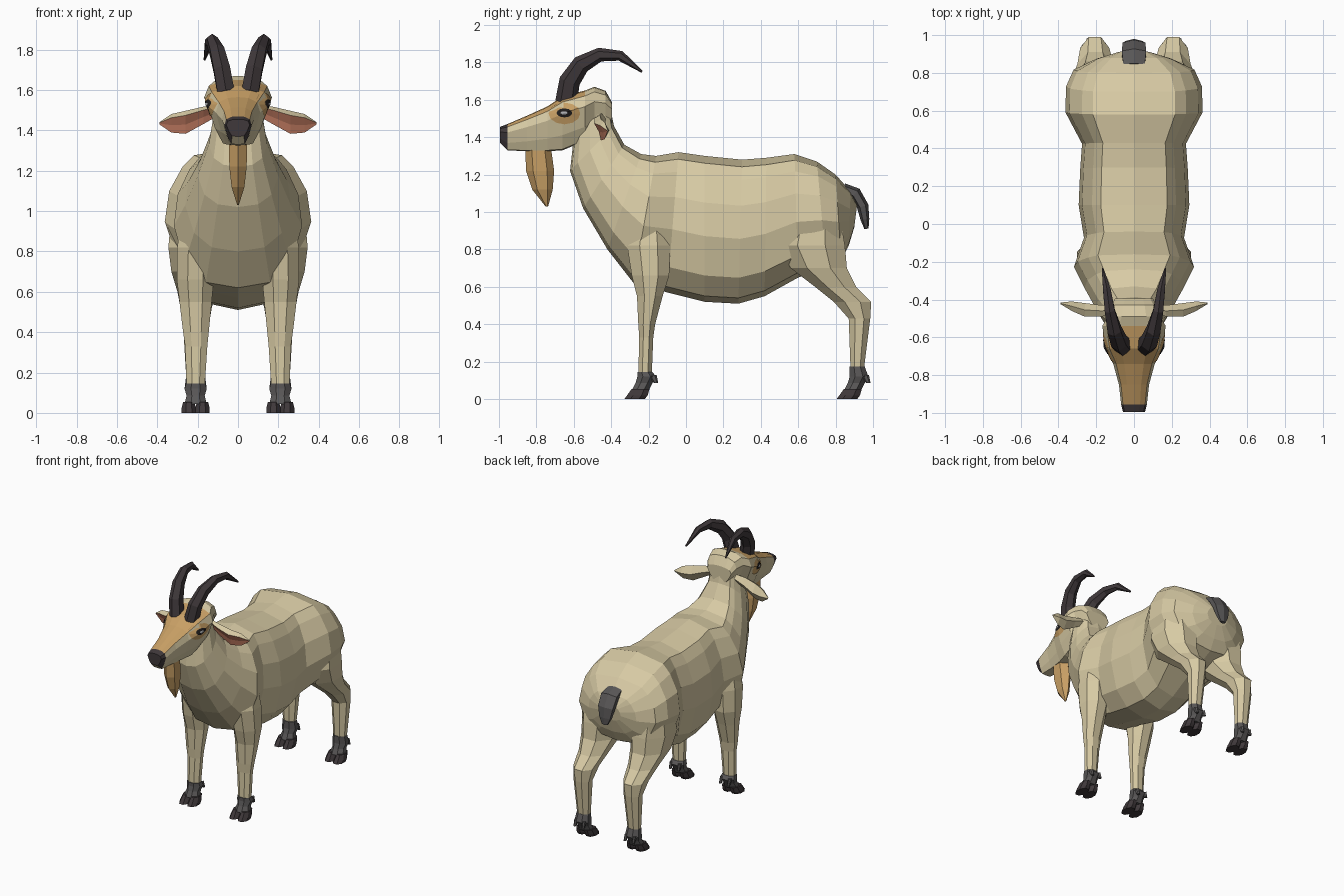
import bpy, bmesh, math
from mathutils import Vector
from mathutils.bvhtree import BVHTree

if "Cube" in bpy.data.objects:
    bpy.data.objects.remove(bpy.data.objects["Cube"])


def material(name, rgb):
    m = bpy.data.materials.new(name)
    m.use_nodes = True
    m.diffuse_color = (*rgb, 1)
    m.node_tree.nodes["Principled BSDF"].inputs["Base Color"].default_value = (*rgb, 1)
    return m


CREAM = material("cream coat", (.68, .59, .37))
TAN = material("tan coat", (.58, .35, .13))
GREY = material("grey fur", (.10, .095, .095))
HORN = material("dark horn", (.05, .04, .043))
PINK = material("inner ear pink", (.54, .20, .12))
BLACK = material("eye black", (.015, .013, .013))
WHITE = material("eye highlight", (.40, .41, .43))
COAT = [CREAM, TAN, HORN]


def finish(name, bm, mats, rule=None):
    """Turn a bmesh into a flat shaded object, coloured face by face."""
    bmesh.ops.recalc_face_normals(bm, faces=bm.faces)
    if rule:
        for f in bm.faces:
            f.material_index = rule(f.calc_center_median(), f.normal)
    mesh = bpy.data.meshes.new(name)
    bm.to_mesh(mesh)
    bm.free()
    for m in mats:
        mesh.materials.append(m)
    ob = bpy.data.objects.new(name, mesh)
    bpy.context.collection.objects.link(ob)
    return ob


def loft(name, rings, mats, rule=None, side=1):
    """Skin a list of equal rings and cap both ends."""
    bm = bmesh.new()
    vs = [[bm.verts.new((p[0] * side, p[1], p[2])) for p in r] for r in rings]
    n = len(vs[0])
    for a, b in zip(vs, vs[1:]):
        for i in range(n):
            j = (i + 1) % n
            bm.faces.new((a[i], a[j], b[j], b[i]))
    bm.faces.new(vs[0])
    bm.faces.new(vs[-1])
    return finish(name, bm, mats, rule)


def weld(base, parts):
    """Union the parts into the base so no surface is left inside."""
    for part in parts:
        mod = base.modifiers.new("union", "BOOLEAN")
        mod.operation, mod.solver, mod.object = "UNION", "EXACT", part
    graph = bpy.context.evaluated_depsgraph_get()
    mesh = bpy.data.meshes.new_from_object(base.evaluated_get(graph))
    base.modifiers.clear()
    base.data = mesh
    for part in parts:
        bpy.data.objects.remove(part)


def section(bottom, top, half, outline):
    """Mirrored outline between a bottom and a top point (y, z)."""
    right = [(w * half, t) for t, w in outline]
    left = [(-x, t) for x, t in reversed(right[1:-1])]
    lerp = lambda t, k: bottom[k] + (top[k] - bottom[k]) * t
    return [(x, lerp(t, 0), lerp(t, 1)) for x, t in right + left]


def level(z, x0, x1, y0, y1, n=8):
    """Level ring filling a box in x and y."""
    out = []
    for i in range(n):
        a = math.tau * (i + .5) / n
        k = 1 / math.cos(math.pi / n)
        out.append(((x0 + x1 + (x1 - x0) * k * math.cos(a)) / 2,
                    (y0 + y1 + (y1 - y0) * k * math.sin(a)) / 2, z))
    return out


def tube(path, flat, n=6):
    """Rings along a path of (x, y, z, radius) bending in the y-z plane."""
    pts = [Vector(p[:3]) for p in path]
    out = []
    for i, p in enumerate(pts):
        d = pts[min(i + 1, len(pts) - 1)] - pts[max(i - 1, 0)]
        u = Vector((0, -d.z, d.y)).normalized()
        w = d.cross(u).normalized()
        r = path[i][3]
        out.append([p + u * r * flat * math.cos(math.tau * k / n)
                    + w * r * math.sin(math.tau * k / n) for k in range(n)])
    return out


# Torso and neck, lofted from head to rump: bottom, top, half width
torso = [((-.60, 1.40), (-.41, 1.58), .12), ((-.62, 1.22), (-.385, 1.46), .145),
         ((-.55, 1.02), (-.33, 1.36), .20), ((-.42, .80), (-.24, 1.31), .262),
         ((-.28, .62), (-.16, 1.30), .318), ((-.10, .57), (-.04, 1.32), .265),
         ((.10, .52), (.10, 1.30), .293), ((.28, .51), (.30, 1.28), .285),
         ((.42, .55), (.43, 1.29), .275), ((.60, .65), (.58, 1.31), .363),
         ((.75, .70), (.70, 1.27), .36), ((.83, .74), (.80, 1.20), .32),
         ((.87, .82), (.88, 1.11), .20), ((.90, .92), (.915, 1.04), .09)]
BARREL = [(0, 0), (.04, .5), (.18, .83), (.45, 1), (.68, .94), (.86, .76), (.95, .6), (1, 0)]
body = loft("body", [section(b, t, h, BARREL) for b, t, h in torso], COAT)

# Head: y, bottom, top, half width
head = [(-.995, 1.37, 1.455, .058), (-.955, 1.33, 1.47, .068), (-.85, 1.325, 1.515, .08),
        (-.74, 1.325, 1.565, .11), (-.66, 1.33, 1.62, .15), (-.54, 1.38, 1.65, .168),
        (-.49, 1.42, 1.67, .138), (-.43, 1.44, 1.648, .12), (-.395, 1.47, 1.585, .10)]
SKULL = [(0, 0), (.02, .5), (.28, .76), (.68, 1), (.89, .86), (.98, .47), (1, 0)]


def head_colour(c, n):
    if c.y < -.955 and c.z > 1.36:
        return 2
    return 1 if n.z > .45 and -.955 < c.y < -.53 else 0


skull = loft("head", [section((y, b), (y, t), h, SKULL) for y, b, t, h in head],
             COAT, head_colour)
tree = BVHTree.FromPolygons([v.co for v in skull.data.vertices],
                            [p.vertices for p in skull.data.polygons])


def plate(name, side, y, z, ry, rz, lift, mat, n=12):
    """Thin oval that follows the side of the head."""
    bm = bmesh.new()

    def drop(r, i):
        a = math.tau * i / n
        q = Vector((side, y + ry * r * math.cos(a), z + rz * r * math.sin(a)))
        hit = tree.ray_cast(q, Vector((-side, 0, 0)))[0]
        return bm.verts.new((hit.x + side * lift, q.y, q.z))

    centre = drop(0, 0)
    inner, outer = [[drop(r, i) for i in range(n)] for r in (.5, 1)]
    for i in range(n):
        j = (i + 1) % n
        bm.faces.new((centre, inner[i], inner[j]))
        bm.faces.new((inner[i], outer[i], outer[j], inner[j]))
    return finish(name, bm, [mat])


# Beard
beard = [(1.335, .045, -.85, -.73), (1.22, .043, -.845, -.715),
         (1.12, .032, -.815, -.72), (1.03, .004, -.75, -.738)]
loft("beard", [level(z, -w, w, a, b, 6) for z, w, a, b in beard], [TAN])

# Tail
loft("tail", tube([(0, .84, 1.125, .066), (0, .905, 1.10, .074), (0, .945, 1.03, .07),
                   (0, .957, .96, .052), (0, .965, .91, .025)], .45), [GREY])

# Legs: z, inner x, outer x, front y, back y
front_leg = [(1.0, .12, .27, -.27, -.12), (.82, .11, .302, -.315, -.085),
             (.66, .12, .303, -.29, -.09), (.55, .13, .29, -.262, -.125),
             (.40, .145, .272, -.255, -.165), (.33, .152, .262, -.25, -.175),
             (.13, .165, .255, -.255, -.183)]
hind_leg = [(1.0, .12, .33, .55, .82), (.82, .06, .345, .49, .85),
            (.70, .08, .33, .56, .86), (.60, .11, .30, .69, .91),
            (.52, .13, .285, .79, .99), (.43, .145, .272, .87, .985),
            (.15, .165, .255, .88, .95)]
# Ears: x, y, z, half height, half depth
ear = [(.10, -.45, 1.50, .028, .02), (.17, -.46, 1.475, .043, .03),
       (.26, -.455, 1.44, .057, .036), (.33, -.435, 1.435, .046, .025),
       (.39, -.42, 1.435, .005, .004)]
horn = [(.06, -.64, 1.59, .049), (.08, -.622, 1.70, .047), (.104, -.56, 1.79, .041),
        (.128, -.46, 1.842, .031), (.144, -.35, 1.835, .023), (.166, -.235, 1.75, .005)]
limbs = []

for side, label in ((1, "left"), (-1, "right")):
    for kind, rings, back, cuff in (("front", front_leg, -.19, .145),
                                    ("hind", hind_leg, .945, .175)):
        name = f"{label}_{kind}"
        limbs.append(loft(name + "_leg", [level(*r) for r in rings], COAT, None, side))
        # Pastern, with the dewclaw bump behind it
        loft(name + "_pastern", [level(cuff, .162, .258, back - .07, back + .01),
                                 level(.12, .155, .265, back - .07, back + .03),
                                 level(.085, .165, .255, back - .08, back + .01),
                                 level(.045, .155, .265, back - .10, back - .01)],
             [GREY], None, side)
        for k, x0 in (("inner", .14), ("outer", .208)):
            claw = x0 + .026
            loft(f"{name}_{k}_dewclaw",
                 [level(.13, claw, claw + .02, back - .01, back + .03, 6),
                  level(.085, claw, claw + .017, back + .02, back + .04, 6)],
                 [GREY], None, side)
            loft(f"{name}_{k}_hoof",
                 [level(.055, x0 + .008, x0 + .064, back - .10, back - .005),
                  level(.02, x0, x0 + .072, back - .125, back - .015),
                  level(0, x0, x0 + .072, back - .14, back - .03)], [HORN], None, side)

    # Ear, a leaf with a shallow pink hollow facing forward
    leaf = [[(x, y - d, z + h * .6), (x, y, z + h), (x, y + d, z),
             (x, y, z - h), (x, y - d * .3, z - h * .2)] for x, y, z, h, d in ear]
    loft(label + "_ear", leaf, [CREAM, PINK],
         lambda c, n: int(n.y < -.3 and n.z < .45 and abs(c.x) > .12), side)

    loft(label + "_horn", tube(horn, 1.2), [HORN], None, side)

    # Eye
    plate(label + "_eye_patch", side, -.65, 1.527, .085, .058, .004, TAN)
    plate(label + "_eye", side, -.65, 1.53, .042, .024, .007, BLACK)
    plate(label + "_eye_glint", side, -.652, 1.53, .02, .01, .0095, WHITE, 6)

weld(body, limbs + [skull])
